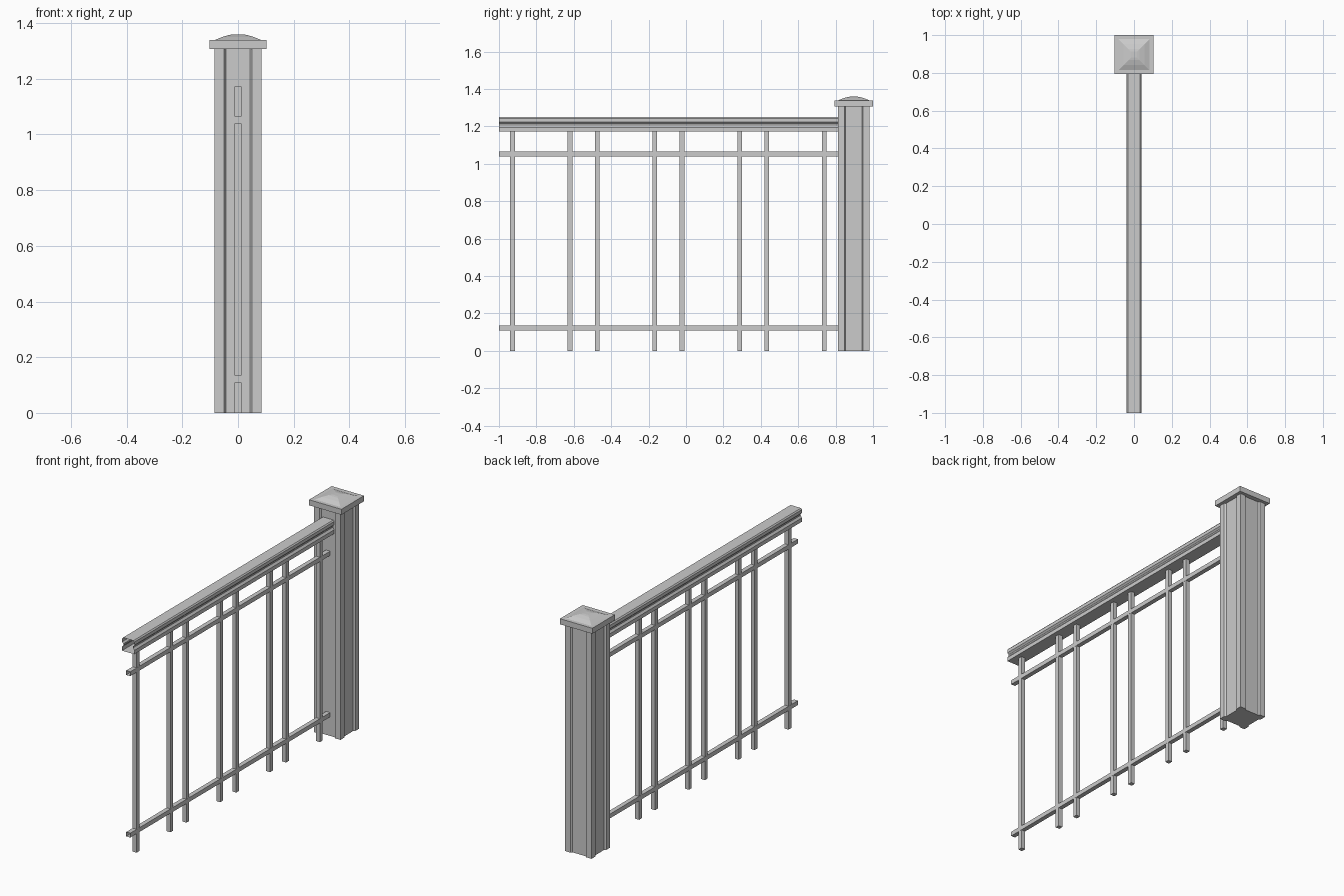
import bpy
from mathutils import Vector

if "Cube" in bpy.data.objects:
    bpy.data.objects.remove(bpy.data.objects["Cube"])

PY, PH = 0.897, 0.085          # post centre (y) and half width


def mesh_object(name, verts, faces):
    me = bpy.data.meshes.new(name)
    me.from_pydata(verts, [], faces)
    me.update()
    ob = bpy.data.objects.new(name, me)
    bpy.context.collection.objects.link(ob)
    return ob


def loft(name, rings, caps=True):
    """Skin a list of equal-length point rings, optionally closing the ends."""
    n = len(rings[0])
    verts = [p for r in rings for p in r]
    faces = []
    for k in range(len(rings) - 1):
        a = k * n
        for i in range(n):
            j = (i + 1) % n
            faces.append((a + i, a + j, a + n + j, a + n + i))
    if caps:
        faces.append(tuple(reversed(range(n))))
        faces.append(tuple(range(len(verts) - n, len(verts))))
    return mesh_object(name, verts, faces)


def square(half, z, y=PY, x=0):
    return [(x - half, y - half, z), (x + half, y - half, z),
            (x + half, y + half, z), (x - half, y + half, z)]


def bar_along_y(name, half_profile, y0, y1):
    """Open tube: right-hand profile (x, z) bottom to top, mirrored in x."""
    prof = half_profile + [(-x, z) for x, z in reversed(half_profile)]
    return loft(name, [[(x, y, z) for x, z in prof] for y in (y1, y0)], caps=False)


# Post with a shallow recess down each face
side = [(-PH, -PH), (-0.05, -PH), (-0.043, -PH + 0.009),
        (0.043, -PH + 0.009), (0.05, -PH)]
outline = []
for turn in range(4):
    for x, y in side:
        for _ in range(turn):
            x, y = -y, x
        outline.append((x, y + PY))
loft("post", [[(x, y, z) for x, y in outline] for z in (0, 1.31)])

# Post cap: flat slab with a low crowned top
loft("post_cap", [square(0.103, 1.308), square(0.103, 1.34), square(0.082, 1.34),
                  square(0.055, 1.351), square(0.03, 1.358), square(0.015, 1.36)])

# Handrail with a waisted moulding, open at the ends
bar_along_y("handrail", [(0.039, 1.173), (0.039, 1.195), (0.030, 1.207), (0.030, 1.215),
                         (0.039, 1.224), (0.039, 1.243), (0.033, 1.25)], -1, 0.82)

# Two slim cross rails
for label, z in (("lower", 0.11), ("upper", 1.04)):
    bar_along_y(label + "_cross_rail", [(0.013, z), (0.013, z + 0.025)], -1, 0.82)

# Paired balusters, each in three lengths between the rails
spans = (("bottom", 0, 0.11), ("middle", 0.135, 1.04), ("top", 1.065, 1.173))
for i in range(4):
    for j, start in enumerate((-0.928, -0.62)):
        y = start + i * 0.4533
        for label, z0, z1 in spans:
            loft(f"baluster_{i * 2 + j + 1}_{label}",
                 [square(0.0125, z0, y), square(0.0125, z1, y)])
